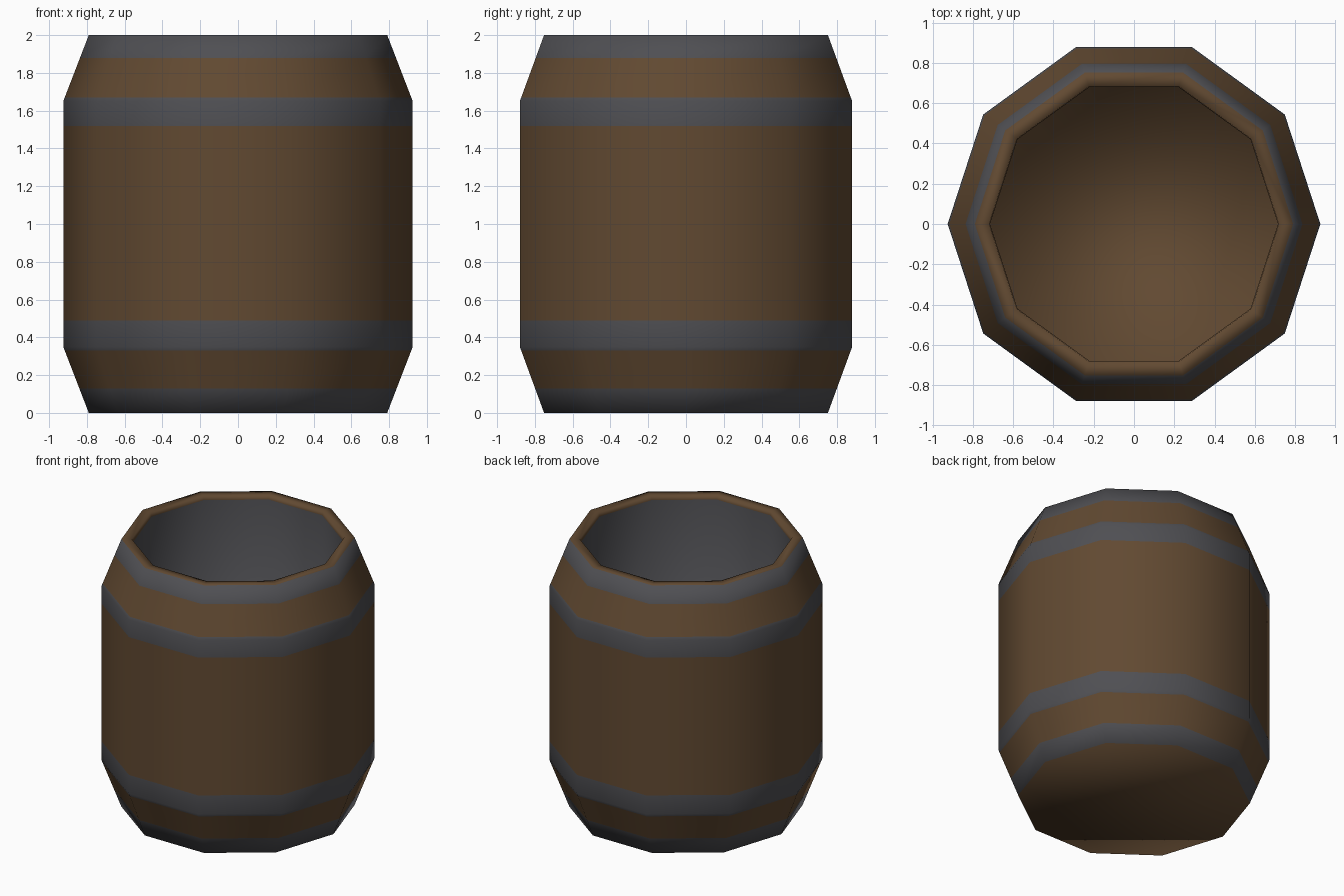
import bpy, bmesh, math

if "Cube" in bpy.data.objects:
    bpy.data.objects.remove(bpy.data.objects["Cube"])

SIDES = 10


def material(name, rgb):
    m = bpy.data.materials.new(name)
    m.diffuse_color = (*rgb, 1.0)
    m.use_nodes = True
    m.node_tree.nodes["Principled BSDF"].inputs["Base Color"].default_value = m.diffuse_color
    return m


wood = material("brown wood", (0.120, 0.067, 0.031))
iron = material("dark grey iron", (0.078, 0.078, 0.086))
WOOD, IRON = 0, 1


def outer_radius(z):
    # straight middle, tapering at both ends
    d = min(z, 2.0 - z)
    return 0.79 + (0.925 - 0.79) * min(d / 0.35, 1.0)


# Profile: (radius, height, colour of the strip leading up to this ring)
heights = [(0.0, WOOD), (0.13, IRON), (0.33, WOOD), (0.35, IRON), (0.49, IRON),
           (1.52, WOOD), (1.65, IRON), (1.67, IRON), (1.88, WOOD), (2.0, IRON)]
profile = [(outer_radius(z), z, c) for z, c in heights]
# wooden rim, then the grey inside wall down to the floor
profile += [(0.72, 2.0, WOOD), (0.715, 1.97, WOOD), (0.715, 0.1, IRON)]

bm = bmesh.new()
rings = []
for r, z, _ in profile:
    rings.append([bm.verts.new((r * math.cos(math.tau * i / SIDES),
                                r * math.sin(math.tau * i / SIDES), z))
                  for i in range(SIDES)])

# Walls
for k in range(1, len(rings)):
    a, b = rings[k - 1], rings[k]
    for i in range(SIDES):
        j = (i + 1) % SIDES
        f = bm.faces.new((a[i], a[j], b[j], b[i]))
        f.material_index = profile[k][2]

# Underside and inside floor
bm.faces.new(list(reversed(rings[0])))
bm.faces.new(rings[-1])

for f in bm.faces:
    f.smooth = True

mesh = bpy.data.meshes.new("barrel")
bm.to_mesh(mesh)
bm.free()
mesh.materials.append(wood)
mesh.materials.append(iron)
barrel = bpy.data.objects.new("barrel", mesh)
bpy.context.collection.objects.link(barrel)
